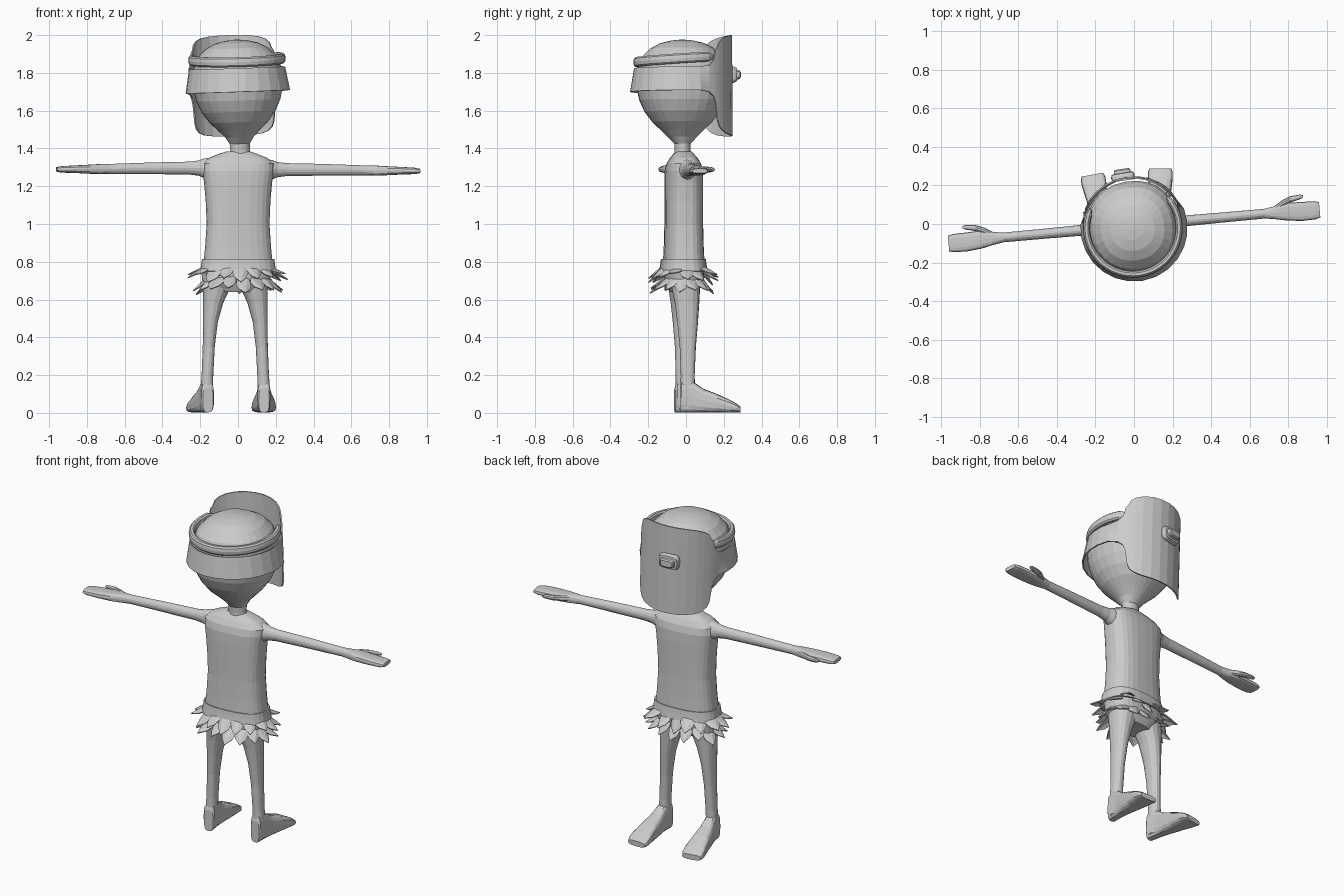
import bpy, bmesh, math, random
from mathutils import Vector, Matrix

if "Cube" in bpy.data.objects:
    bpy.data.objects.remove(bpy.data.objects["Cube"])

random.seed(4)
GREY = bpy.data.materials.new("plain grey")
GREY.diffuse_color = (0.6, 0.6, 0.6, 1)
GREY.use_nodes = True
GREY.node_tree.nodes["Principled BSDF"].inputs["Base Color"].default_value = GREY.diffuse_color
X, Y, Z = Vector((1, 0, 0)), Vector((0, 1, 0)), Vector((0, 0, 1))
BODY = Matrix.Translation((0, -0.008, 0)) @ Matrix.Rotation(math.radians(5.2), 4, 'Z')
HEAD = (Matrix.Translation((0, -0.02, 1.7)) @ Matrix.Rotation(math.radians(9), 4, 'Z')
        @ Matrix.Rotation(math.radians(-2), 4, 'Y') @ Matrix.Translation((0, 0, -1.7)))


def finish(name, bm, m, solid=0):
    bmesh.ops.recalc_face_normals(bm, faces=bm.faces)
    bm.transform(m)
    if m.determinant() < 0:
        bmesh.ops.reverse_faces(bm, faces=bm.faces)
    me = bpy.data.meshes.new(name)
    bm.to_mesh(me)
    bm.free()
    ob = bpy.data.objects.new(name, me)
    bpy.context.collection.objects.link(ob)
    me.materials.append(GREY)
    if solid:
        mod = ob.modifiers.new("thickness", 'SOLIDIFY')
        mod.thickness = solid
        mod.offset = 0
    return ob


def ring(c, u, v, a, b, seg=20, n=2.0):
    """Superellipse ring round c in the plane of u and v."""
    pts = []
    for i in range(seg):
        t = 2 * math.pi * i / seg
        s, k = math.sin(t), math.cos(t)
        pts.append(Vector(c) + u * a * math.copysign(abs(k) ** (2 / n), k)
                   + v * b * math.copysign(abs(s) ** (2 / n), s))
    return pts


def loft(name, rings, m, caps=True, solid=0):
    bm = bmesh.new()
    rows = [[bm.verts.new(p) for p in r] for r in rings]
    n = len(rows[0])
    for a, b in zip(rows, rows[1:]):
        for i in range(n):
            bm.faces.new((a[i], a[(i + 1) % n], b[(i + 1) % n], b[i]))
    if caps:
        bm.faces.new(rows[0])
        bm.faces.new(rows[-1])
    return finish(name, bm, m, solid)


# head and neck, one rounded profile
profile = [(.056, 1.35), (.052, 1.39), (.054, 1.425), (.075, 1.46), (.11, 1.495), (.155, 1.54),
           (.195, 1.595), (.222, 1.655), (.236, 1.72), (.238, 1.785), (.228, 1.84), (.205, 1.89),
           (.165, 1.93), (.115, 1.957), (.06, 1.971), (.012, 1.976)]
loft("head", [ring((0, 0, z), X, Y, r, r * (.8 if z < 1.44 else 1.02), 28, 2.2 if z > 1.5 else 2)
              for r, z in profile], HEAD)

# torso: (half width, half depth, height)
torso = [(.10, .07, .64), (.17, .10, .70), (.185, .108, .78), (.175, .103, .88), (.167, .10, 1.0), (.172, .10, 1.12),
         (.181, .10, 1.22), (.19, .098, 1.28), (.19, .088, 1.32), (.155, .07, 1.35),
         (.10, .052, 1.372), (.06, .04, 1.385)]
loft("torso", [ring((0, -.004, z), X, Y, a, b, 28, 2.7) for a, b, z in torso], BODY)

for side, word in ((1, "right"), (-1, "left")):
    S = BODY @ Matrix.Diagonal((side, 1, 1, 1))
    dz = 0 if side > 0 else .008
    # arm running into a flat mitten hand: (x, half depth, half height, z)
    arm = [(.13, .055, .06, 1.285), (.18, .045, .052, 1.287), (.21, .034, .04, 1.288),
           (.26, .028, .034, 1.288), (.45, .026, .031, 1.287), (.68, .025, .026, 1.284),
           (.74, .035, .026, 1.283), (.79, .046, .024, 1.282), (.87, .049, .02, 1.282),
           (.94, .047, .017, 1.281), (.965, .04, .012, 1.281)]
    loft(word + "_arm", [ring((x, 0 if x < .8 else -.006, z + dz), Y, Z, a, b, 16, 2 if x < .72 else 3)
                         for x, a, b, z in arm], S)
    thumb = [(.73, .015, .018), (.78, .045, .018), (.82, .062, .016), (.87, .07, .012), (.885, .071, .006)]
    loft(word + "_thumb", [ring((x, y, 1.288 + dz), Y, Z, r, r * .9, 10) for x, y, r in thumb], S)
    # leg: (x, y, half width, half depth, z)
    L = BODY @ Matrix.Translation((-.014, 0, 0)) @ Matrix.Diagonal((side, 1, 1, 1))
    leg = [(.152, .003, .033, .036, .02), (.152, .005, .033, .038, .12), (.148, .005, .031, .037, .2),
           (.141, .006, .032, .043, .35), (.132, .006, .039, .055, .48), (.118, .004, .053, .065, .58),
           (.100, .0, .072, .075, .66), (.092, -.002, .088, .085, .74)]
    loft(word + "_leg", [ring((x, y, z), X, Y, a, b, 16, 2.3) for x, y, a, b, z in leg], L)
    # foot: (y, half width, height)
    foot = [(-.036, .028, .13), (-.028, .034, .16), (.03, .035, .165), (.055, .038, .148), (.09, .044, .125),
            (.16, .055, .098), (.23, .064, .066), (.265, .064, .046), (.283, .056, .032)]
    F = L @ Matrix.Translation((.152, 0, 0)) @ Matrix.Rotation(math.radians(-5), 4, 'Z')
    loft(word + "_foot", [ring((0, y, h / 2 + .002), X, Z, a, h / 2, 16, 3.2) for y, a, h in foot], F)

# skirt band
loft("skirt_band", [ring((0, -.006, z), X, Y, .192 + d, .116 + d, 28, 2.6)
                    for z, d in ((.815, -.004), (.785, 0), (.75, .006))], BODY, False, .008)

# skirt leaves: two rows of pointed plates flaring outwards
bm = bmesh.new()
outline = [(-.026, 0), (.026, 0), (.04, .045), (.03, .08), (0, .115), (-.03, .08), (-.04, .045)]
for count, z0, grow, tilt in ((16, .775, .0, 38), (15, .72, -.012, 28)):
    for i in range(count):
        t = 2 * math.pi * (i + (.5 if z0 < .75 else 0)) / count
        c, s = math.cos(t), math.sin(t)
        root = Vector((c * (.178 + grow), s * (.11 + grow) - .006, z0 + random.uniform(-.01, .01)))
        out = Vector((c * .75, s * 1.1, 0)).normalized()
        along = Z.cross(out)
        ang = math.radians(tilt * (.6 + .7 * abs(c)) + random.uniform(-12, 14))
        size = random.uniform(.85, 1.05)
        vs = []
        for w, d in outline:
            bend = ang + d * 2
            p = root + along * w * size + (out * math.sin(bend) - Z * math.cos(bend)) * d * size
            vs.append(bm.verts.new(p - out * abs(w) * .25))
        left, mid, right = (vs[0], vs[6], vs[5], vs[4]), None, (vs[1], vs[4], vs[3], vs[2])
        bm.faces.new((vs[0], vs[1], vs[4]))
        bm.faces.new(left)
        bm.faces.new(right)
finish("skirt_leaves", bm, BODY, .006)

# mask and strap, one curved sheet: (angle from front, bottom, top)
half = [(0, 1.465, 2.0), (12, 1.465, 1.999), (24, 1.468, 1.996), (36, 1.474, 1.988), (45, 1.488, 1.975),
        (51, 1.51, 1.955), (54, 1.54, 1.925), (57, 1.635, 1.913), (60, 1.67, 1.86), (66, 1.692, 1.832),
        (78, 1.70, 1.826), (92, 1.70, 1.825), (106, 1.70, 1.825), (120, 1.70, 1.825),
        (135, 1.70, 1.825), (150, 1.70, 1.825), (165, 1.70, 1.825), (180, 1.70, 1.825)]
cols = half + [(360 - a, b, t) for a, b, t in half[-2:0:-1]]
rows = []
for k in range(6):
    row = []
    for a, b, t in cols:
        z = b + (t - b) * k / 5
        r = .262 + (.012 - .022 * k / 5 if 70 < a < 290 else 0)
        row.append(Vector((math.sin(math.radians(a)) * r, math.cos(math.radians(a)) * r, z)))
    rows.append(row)
loft("mask_and_strap", rows, HEAD, False, .008)

# padded upper band, open at the front
rings = []
for i in range(31):
    a = math.radians(57 + 246 * i / 30)
    out = Vector((math.sin(a), math.cos(a), 0))
    k = .45 if i in (0, 30) else 1
    z = 1.872 + .014 * math.cos(a)
    rings.append(ring(out * .24 + Z * z, out, Z, .018 * k, .027 * k, 10, 2.6))
loft("upper_band", rings, HEAD)

# nose box on the mask
nose = [(.25, .058, .044), (.272, .062, .044), (.288, .056, .038), (.29, .044, .026),
        (.305, .042, .024), (.311, .036, .018)]
loft("mask_nose", [ring((-.012, y, 1.79), X, Z, a, b, 16, 4) for y, a, b in nose], HEAD)
